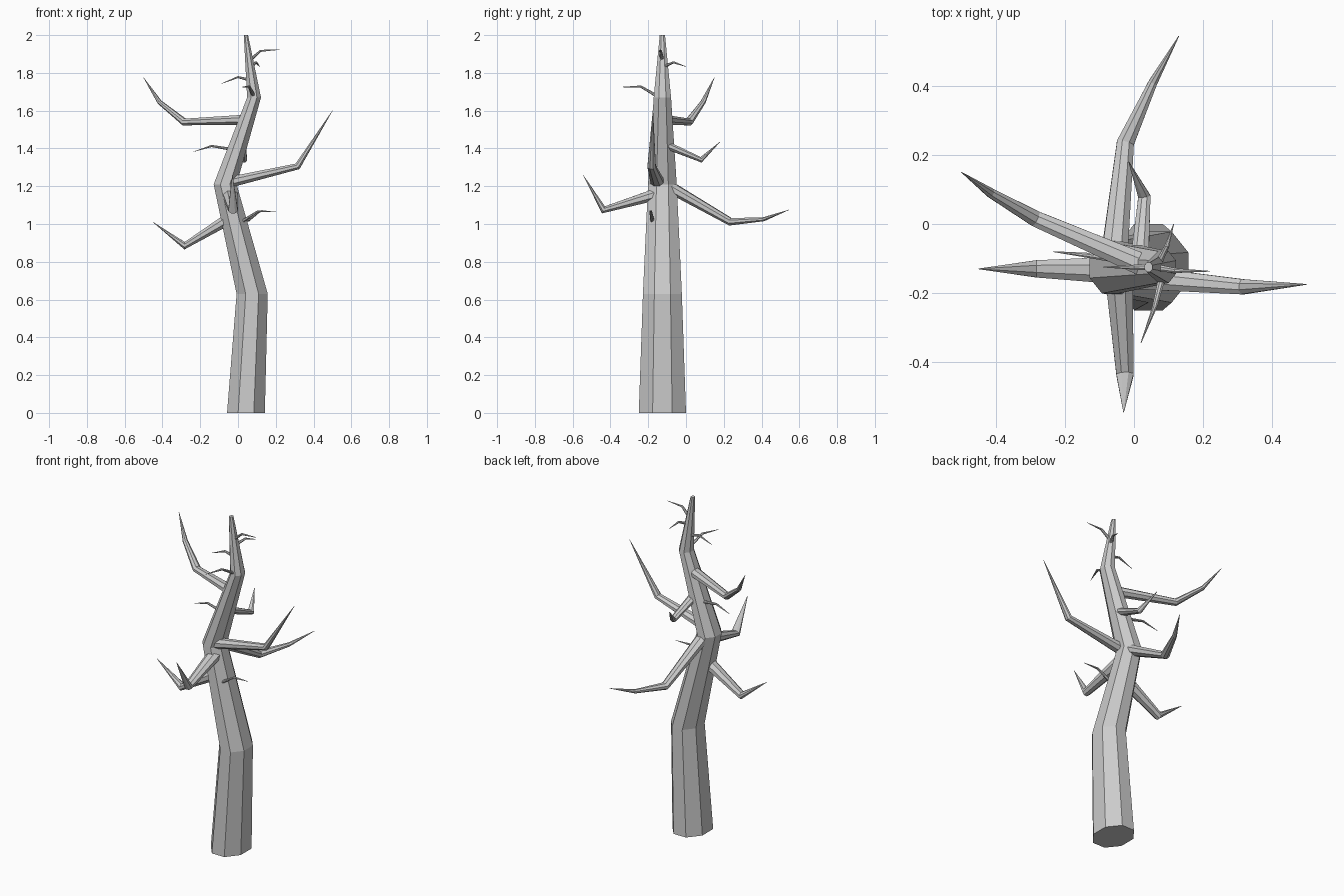
import bpy, bmesh, math
from mathutils import Vector

SIDES = 8
FLAT = 0.8  # limbs are thinner in the plane they bend in


def limb(name, points, halves, side=None, tangent=None):
    """Tapered eight-sided tube along points; halves = half width at each point."""
    pts = [Vector(p) for p in points]
    if side is None:
        d = pts[-1] - pts[0]
        side = Vector((-d.y, d.x, 0)).normalized()
    bm = bmesh.new()
    rings = []
    for i, p in enumerate(pts):
        t = Vector((0, 0, 0))
        if i > 0:
            t += (p - pts[i - 1]).normalized()
        if i < len(pts) - 1:
            t += (pts[i + 1] - p).normalized()
        t = tangent or t.normalized()
        s = (side - t * side.dot(t)).normalized()
        u = t.cross(s)
        r = halves[i] / math.cos(math.pi / SIDES)
        ring = []
        for k in range(SIDES):
            a = 2 * math.pi * (k + 0.5) / SIDES
            ring.append(bm.verts.new(p + s * r * math.cos(a) + u * r * FLAT * math.sin(a)))
        rings.append(ring)
    for a, b in zip(rings, rings[1:]):
        for k in range(SIDES):
            n = (k + 1) % SIDES
            bm.faces.new((a[k], a[n], b[n], b[k]))
    bm.faces.new(rings[0][::-1])
    bm.faces.new(rings[-1])
    bmesh.ops.recalc_face_normals(bm, faces=bm.faces)
    me = bpy.data.meshes.new(name)
    bm.to_mesh(me)
    bm.free()
    ob = bpy.data.objects.new(name, me)
    bpy.context.collection.objects.link(ob)
    return ob


# Trunk: zigzags in x with level rings
limb("trunk",
     [(0.042, -0.125, 0), (0.075, -0.125, 0.63), (-0.068, -0.125, 1.21),
      (0.085, -0.125, 1.67), (0.042, -0.125, 2.0)],
     [0.125, 0.103, 0.076, 0.046, 0.014],
     side=Vector((0, 1, 0)), tangent=Vector((0, 0, 1)))

# Main branches
limb("upper_left_branch",
     [(0.04, -0.125, 1.552), (-0.285, 0.015, 1.54), (-0.415, 0.09, 1.645), (-0.5, 0.15, 1.775)],
     [0.033, 0.023, 0.014, 0.001])
limb("right_branch",
     [(-0.05, -0.15, 1.22), (0.315, -0.182, 1.305), (0.5, -0.175, 1.6)],
     [0.036, 0.022, 0.001])
limb("lower_left_branch",
     [(-0.02, -0.135, 1.045), (-0.283, -0.13, 0.885), (-0.45, -0.13, 1.01)],
     [0.041, 0.025, 0.001])
limb("front_branch",
     [(-0.045, -0.13, 1.165), (-0.026, -0.437, 1.075), (-0.03, -0.545, 1.26)],
     [0.041, 0.025, 0.001])
limb("back_branch",
     [(-0.06, -0.12, 1.215), (-0.025, 0.235, 1.012), (0.055, 0.41, 1.025), (0.13, 0.545, 1.075)],
     [0.039, 0.025, 0.013, 0.001])
limb("small_back_branch",
     [(0.015, -0.12, 1.425), (0.03, 0.08, 1.34), (-0.015, 0.18, 1.435)],
     [0.027, 0.018, 0.001])

# Twigs
twigs = {
    "lower_right_twig": [(0.0, -0.175, 1.0), (0.105, -0.187, 1.067), (0.2, -0.187, 1.067)],
    "left_twig": [(0.0, -0.11, 1.39), (-0.14, -0.09, 1.413), (-0.235, -0.08, 1.383)],
    "upper_front_twig": [(0.085, -0.14, 1.67), (0.06, -0.24, 1.728), (0.02, -0.345, 1.725)],
    "upper_left_twig": [(0.07, -0.125, 1.76), (0.0, -0.125, 1.778), (-0.09, -0.125, 1.742)],
    "top_back_twig": [(0.065, -0.125, 1.83), (0.095, -0.065, 1.856), (0.115, 0.0, 1.833)],
    "top_right_twig": [(0.055, -0.125, 1.86), (0.12, -0.135, 1.917), (0.22, -0.137, 1.923)],
}
for name, pts in twigs.items():
    limb(name, pts, [0.011, 0.007, 0.001])
